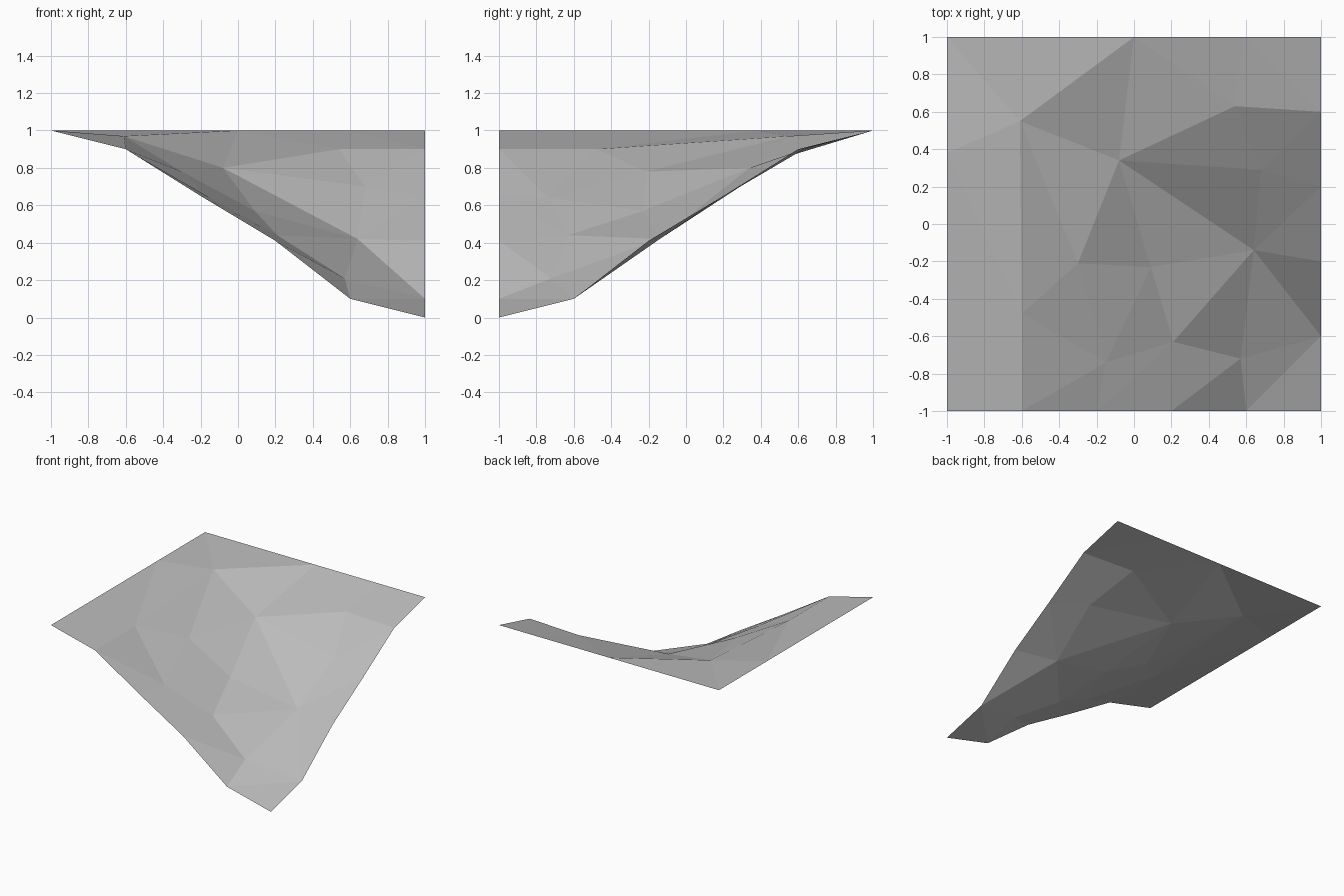
import bpy
from mathutils import Vector
from mathutils.geometry import delaunay_2d_cdt

cube = bpy.data.objects.get("Cube")
if cube:
    bpy.data.objects.remove(cube, do_unlink=True)

# Matching slope profile along the front and left-hand borders
steps = [-1, -.6, -.2, .2, .6, 1]
heights = [1, .9, .65, .41, .1, 0]
front = [(s, -1, h) for s, h in zip(steps, heights)]
side = [(1, s, h) for s, h in zip(steps, reversed(heights))]

# Level back and right-hand borders
back = [(1, 1, 1), (.58, 1, 1), (0, 1, 1), (-1, 1, 1)]
level = [(-1, .38, 1)]
border = front + side[1:] + back[1:] + level

# Irregular points inside the slope
inner = {
    "crest": (-.61, .55, .97), "shoulder": (-.08, .34, .8),
    "far": (.54, .63, .9), "bank": (.68, .29, .7),
    "spur": (.64, -.14, .42), "ledge": (-.3, -.21, .78),
    "hollow": (.09, -.23, .57), "knoll": (.21, -.63, .44),
    "foot": (.57, -.72, .21), "step": (-.15, -.74, .64),
    "brow": (-.6, -.48, .9),
}
names = list(inner)
points = border + list(inner.values())

# Creases that must remain edges of the triangulation
creases = """crest-shoulder crest-ledge crest-brow shoulder-far shoulder-bank
shoulder-spur shoulder-ledge shoulder-hollow ledge-hollow hollow-spur
hollow-knoll knoll-spur knoll-foot knoll-step hollow-step brow-step
spur-foot spur-bank ledge-brow""".split()


def index(name):
    return len(border) + names.index(name)


edges = [(i, (i + 1) % len(border)) for i in range(len(border))]
edges += [tuple(index(n) for n in crease.split("-")) for crease in creases]

# Creases running from inner points to the border
links = [("crest", (0, 1, 1)), ("shoulder", (0, 1, 1)), ("far", (0, 1, 1)),
         ("far", side[4]), ("bank", side[3]), ("spur", side[2]),
         ("spur", side[1]), ("foot", side[1]), ("foot", front[4]),
         ("foot", front[3]), ("knoll", front[3]), ("knoll", front[2]),
         ("step", front[2]), ("crest", level[0])]
edges += [(index(name), border.index(p)) for name, p in links]
edges.append((border.index(front[4]), border.index(side[1])))

# Triangulate the plan, then lift each point to its height
plan = [Vector(p[:2]) for p in points]
verts, _, faces, origins, _, _ = delaunay_2d_cdt(plan, edges, [], 1, 1e-5)
lifted = [(v.x, v.y, points[o[0]][2]) for v, o in zip(verts, origins)]

mesh = bpy.data.meshes.new("terrain_slope")
mesh.from_pydata(lifted, [], faces)
mesh.update()
if sum(p.normal.z for p in mesh.polygons) < 0:
    mesh.flip_normals()
slope = bpy.data.objects.new("terrain_slope", mesh)
bpy.context.collection.objects.link(slope)

# Plain grey stone
grey = bpy.data.materials.new("stone_grey")
grey.use_nodes = True
colour = (.5, .5, .5, 1)
grey.diffuse_color = colour
grey.node_tree.nodes["Principled BSDF"].inputs["Base Color"].default_value = colour
mesh.materials.append(grey)
